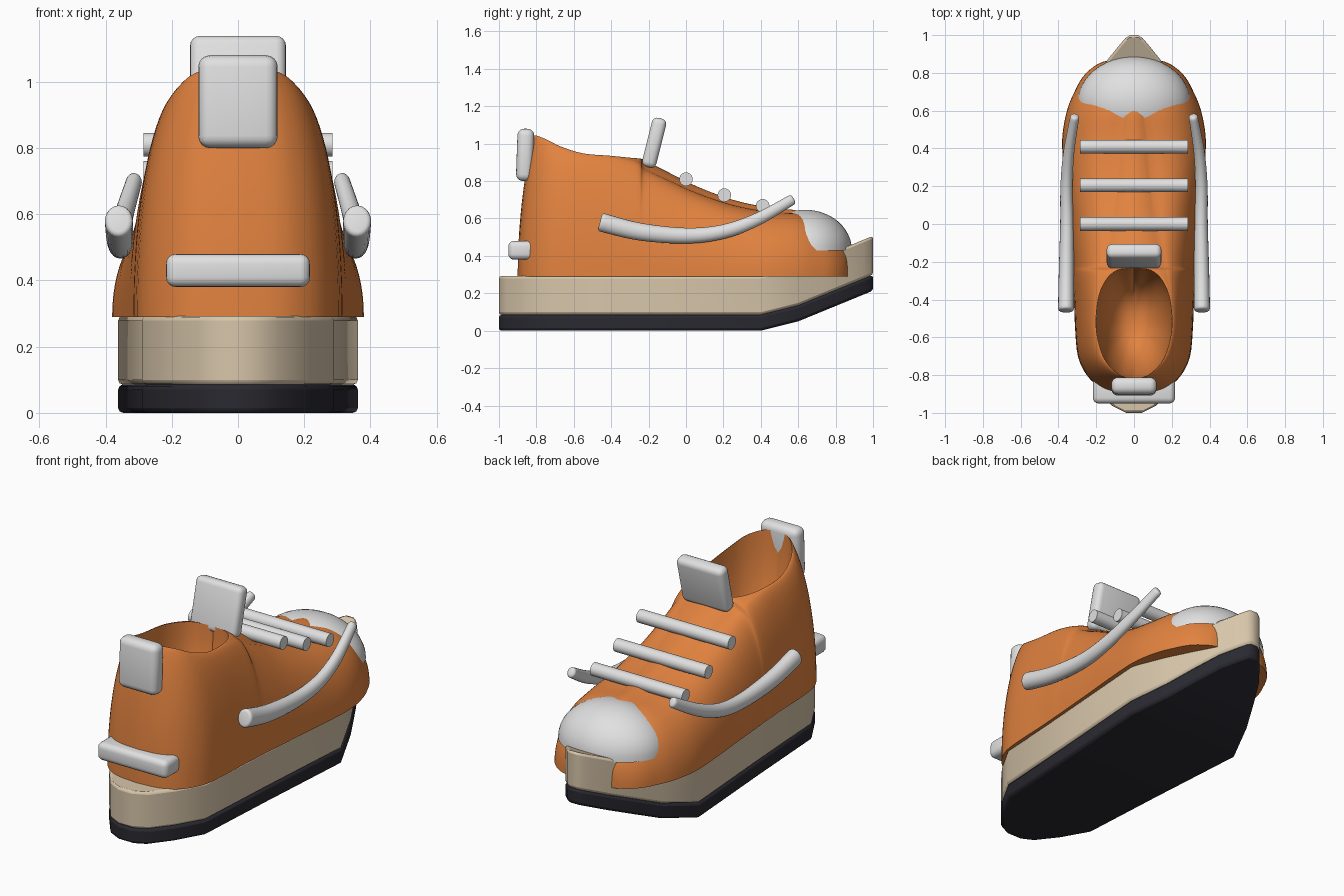
import bpy, bmesh, math
from mathutils import Vector

if "Cube" in bpy.data.objects:
    bpy.data.objects.remove(bpy.data.objects["Cube"])


def material(name, rgb):
    m = bpy.data.materials.new(name)
    m.diffuse_color = (*rgb, 1)
    m.use_nodes = True
    m.node_tree.nodes["Principled BSDF"].inputs["Base Color"].default_value = m.diffuse_color
    return m


ORANGE = material("orange", (0.76, 0.225, 0.05))
TAN = material("tan", (0.68, 0.56, 0.40))
DARK = material("near_black", (0.022, 0.022, 0.03))
GREY = material("light_grey", (0.75, 0.75, 0.75))


def smooth(ob, angle=40):
    bpy.ops.object.select_all(action='DESELECT')
    ob.select_set(True)
    bpy.context.view_layer.objects.active = ob
    bpy.ops.object.shade_smooth_by_angle(angle=math.radians(angle))


def finish(bm, name, mat, bevel=0, segments=2, angle=40):
    bmesh.ops.remove_doubles(bm, verts=bm.verts, dist=0.0004)
    bmesh.ops.recalc_face_normals(bm, faces=bm.faces)
    me = bpy.data.meshes.new(name)
    bm.to_mesh(me)
    bm.free()
    me.materials.append(mat)
    ob = bpy.data.objects.new(name, me)
    bpy.context.collection.objects.link(ob)
    smooth(ob, angle)
    if bevel:
        b = ob.modifiers.new("bevel", 'BEVEL')
        b.width, b.segments = bevel, segments
        b.limit_method, b.angle_limit = 'ANGLE', math.radians(50)
    return ob


def grid(bm, rows):
    """Skin a list of equally long point rows with quads."""
    vs = [[bm.verts.new(p) for p in r] for r in rows]
    for a, b in zip(vs, vs[1:]):
        for i in range(len(a) - 1):
            bm.faces.new((a[i], a[i + 1], b[i + 1], b[i]))


# sole layers: (y, half width) stations, toe lifted up
SOLE = [(-1, .04), (-.96, .12), (-.85, .205), (-.70, .29), (-.2, .32), (.4, .362),
        (.6, .28), (.75, .205), (.87, .14), (.95, .075), (.985, .045), (1, .02)]


def lift(y):
    return 0 if y < .4 else (y - .4) * .25 if y < .6 else .05 + (y - .6) * .41


def sole(name, z0, z1, mat):
    bm = bmesh.new()
    rows = []
    for y, w in SOLE:
        a, b = z0 + lift(y), z1 + lift(y)
        rows.append([(-w, y, a), (w, y, a), (w, y, b), (-w, y, b), (-w, y, a)])
    grid(bm, rows)
    for r in (rows[0], rows[-1]):
        bm.faces.new([bm.verts.new(p) for p in r[:4]])
    finish(bm, name, mat, bevel=.014, angle=35)


sole("outsole", 0, .085, DARK)
sole("midsole", .085, .293, TAN)

# upper stations: (base y, top y, base half width, top z, collar half width, shoulder half width)
UPPER = [(-.90, -.82, 0, 1.04, 0, 0), (-.89, -.81, .11, 1.045, .05, .05),
         (-.86, -.79, .185, 1.04, .09, .09), (-.80, -.74, .25, 1.02, .14, .14),
         (-.70, -.67, .297, .985, .175, .175), (-.55, -.55, .312, .948, .2, .2),
         (-.40, -.40, .318, .935, .19, .195), (-.30, -.30, .325, .925, .15, .18),
         (-.25, -.245, .328, .92, .09, .17), (-.22, -.22, .33, .91, 0, .163),
         (-.10, -.10, .34, .85, 0, .14), (.05, .05, .352, .775, 0, .115),
         (.25, .25, .37, .70, 0, .09), (.45, .45, .38, .657, 0, .07), (.60, .60, .355, .642, 0, .05),
         (.70, .70, .315, .60, 0, .03), (.78, .78, .27, .54, 0, .02), (.835, .835, .21, .485, 0, .01),
         (.865, .865, .14, .45, 0, 0), (.878, .875, 0, .435, 0, 0)]
BASE = .29


def spline(pts, steps):
    """Catmull-Rom through rows of values."""
    out = []
    for i in range(len(pts) - 1):
        p0, p1, p2, p3 = pts[max(i - 1, 0)], pts[i], pts[i + 1], pts[min(i + 2, len(pts) - 1)]
        for s in range(steps):
            t = s / steps
            out.append([.5 * (2 * b + (c - a) * t + (2 * a - 5 * b + 4 * c - d) * t * t
                              + (3 * b - a - 3 * c + d) * t ** 3)
                        for a, b, c, d in zip(p0, p1, p2, p3)])
    return out + [list(pts[-1])]


N, M = 18, 6
half = []
for yb, yt, w, top, c, sh in spline(UPPER, 4):
    w, c = max(w, 0), max(c, 0) if yt < -.2201 else 0
    sh = min(max(sh, c), w)
    c = min(c, sh)
    drop = .3 * (sh - c)                       # crown between shoulder and middle
    u = min(max((yb + .5) / .75, 0), 1)
    power = 1.25 - .45 * u * u * (3 - 2 * u)   # straight walls at the heel, rounder forefoot
    row = []
    for k in range(N + 1):
        a = math.pi / 2 * k / N
        f = math.sin(a) ** .95
        g = math.cos(a) ** power if k < N else 0
        row.append(Vector((sh + (w - sh) * g, yb + (yt - yb) * f ** 2, BASE + (top - drop - BASE) * f)))
    for k in range(1, M + 1):
        q = 1 - k / M
        row.append(Vector((c + (sh - c) * q, yt, top - drop * q * q)))
    half.append(row)


def flip(p):
    return Vector((-p.x, p.y, p.z))


bm = bmesh.new()
grid(bm, half)
grid(bm, [[flip(p) for p in r] for r in half])
grid(bm, [[r[0], flip(r[0])] for r in half])          # underside
# foot opening: bowl running down from the collar rim
rim = [r[-1] for r in half if r[-1].y <= -.2199]
rim = rim + [flip(p) for p in reversed(rim)]
bowl = []
for k in range(13):
    a = math.pi / 2 * k / 12
    s, d = math.cos(a) ** .8 if k < 12 else 0, math.sin(a)
    bowl.append([Vector((p.x * s, -.52 + (p.y + .52) * s, p.z + (.42 - p.z) * d)) for p in rim])
grid(bm, bowl)
bmesh.ops.dissolve_degenerate(bm, dist=.0003, edges=bm.edges)
finish(bm, "upper", ORANGE, angle=50)

# toe cap: half ellipsoid
bm = bmesh.new()
bmesh.ops.create_uvsphere(bm, u_segments=48, v_segments=24, radius=1)
bmesh.ops.bisect_plane(bm, geom=bm.verts[:] + bm.edges[:] + bm.faces[:], plane_co=(0, 0, 0),
                       plane_no=(0, 0, -1), clear_outer=True)
for v in bm.verts:
    v.co = (v.co.x * .30, .64 + v.co.y * .247, .43 + v.co.z * .216)
finish(bm, "toe_cap", GREY)


# rounded blocks: tongue, heel pull tab, heel bar
def block(name, loc, size, bevel, tilt=0):
    bm = bmesh.new()
    bmesh.ops.create_cube(bm, size=1)
    for v in bm.verts:
        v.co = [a * b for a, b in zip(v.co, size)]
    ob = finish(bm, name, GREY, bevel=bevel, segments=4, angle=100)
    ob.location = loc
    ob.rotation_euler.x = math.radians(tilt)


block("tongue", (0, -.17, 1.005), (.29, .078, .27), .03, -14)
block("heel_pull_tab", (0, -.86, .94), (.24, .09, .28), .036, -2)
block("heel_bar", (0, -.88, .43), (.435, .14, .10), .03)

# laces
for i, (y, z) in enumerate([(0, .81), (.205, .725), (.41, .668)]):
    bpy.ops.mesh.primitive_cylinder_add(vertices=24, radius=.036, depth=.57, location=(0, y, z),
                                        rotation=(0, math.pi / 2, 0))
    ob = bpy.context.object
    ob.name = f"lace_{i + 1}"
    ob.data.materials.append(GREY)
    smooth(ob)

# tapering side stripes: swept round tubes
PATH = [(.36, -.46, .582, .05), (.358, -.25, .53, .047), (.355, 0, .508, .042),
        (.357, .2, .53, .038), (.345, .38, .595, .034), (.312, .575, .705, .028)]
for sign, side in ((1, "right"), (-1, "left")):
    pts = spline(PATH, 6)
    bm = bmesh.new()
    rows = []
    for i, p in enumerate(pts):
        a, b = Vector(pts[max(i - 1, 0)][:3]), Vector(pts[min(i + 1, len(pts) - 1)][:3])
        t = (b - a).normalized()
        u = t.cross(Vector((1, 0, 0))).normalized()
        n = u.cross(t)
        c = Vector(p[:3])
        ring = [c + (u * math.cos(q) + n * math.sin(q) * .85) * p[3]
                for q in (2 * math.pi * k / 20 for k in range(21))]
        rows.append([Vector((v.x * sign, v.y, v.z)) for v in ring])
    grid(bm, rows)
    for r in (rows[0], rows[-1]):
        bm.faces.new([bm.verts.new(v) for v in r[:-1]])
    finish(bm, f"side_stripe_{side}", GREY, bevel=.014, segments=3, angle=100)
